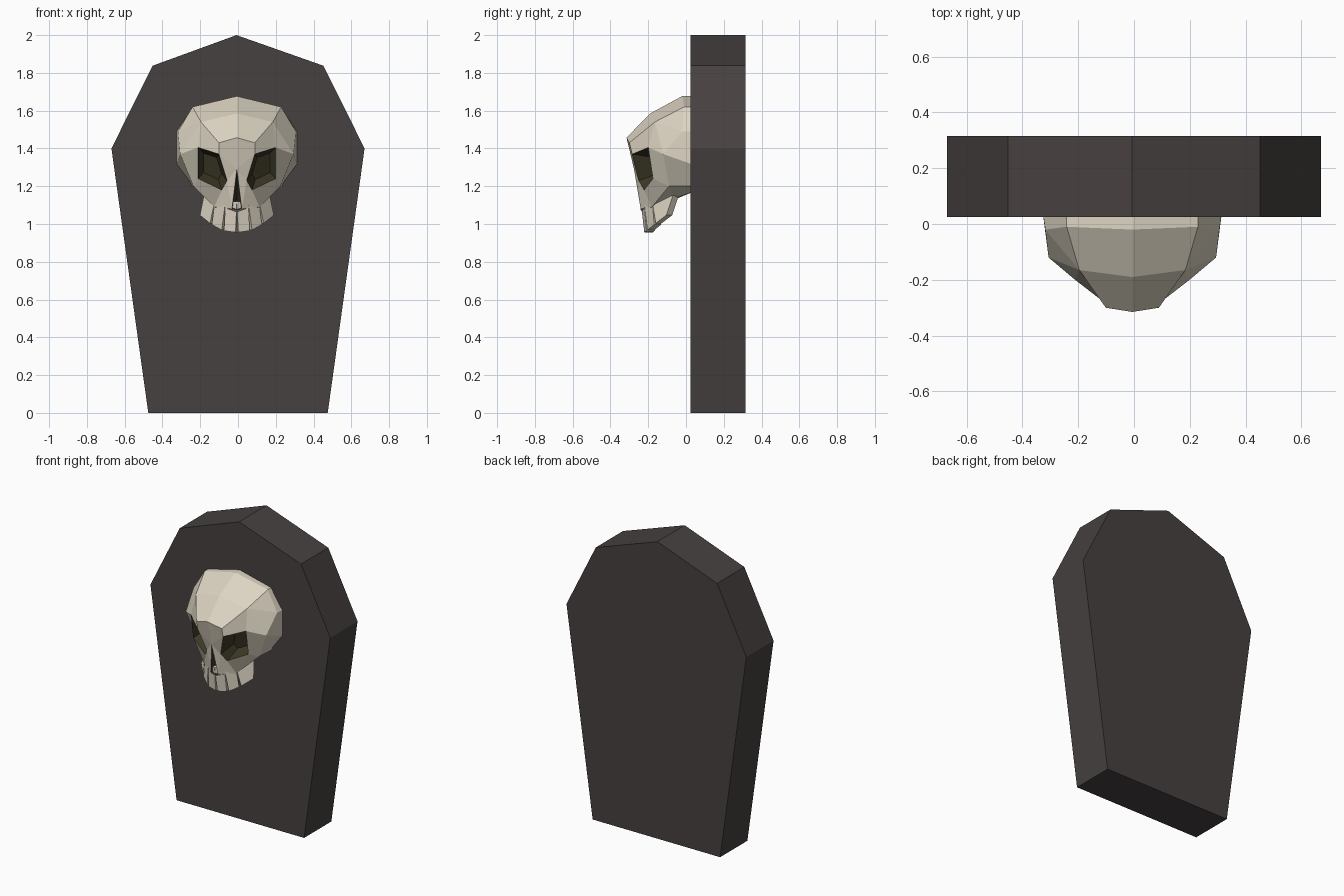
import bpy, bmesh
from mathutils import Vector

if "Cube" in bpy.data.objects:
    bpy.data.objects.remove(bpy.data.objects["Cube"])


def material(name, rgb):
    m = bpy.data.materials.new(name)
    m.diffuse_color = (*rgb, 1)
    m.use_nodes = True
    m.node_tree.nodes["Principled BSDF"].inputs["Base Color"].default_value = m.diffuse_color
    return m


STONE = material("dark_stone", (0.062, 0.053, 0.051))
BONE = material("bone", (0.72, 0.66, 0.54))
HOLLOW = material("dark_hollow", (0.045, 0.039, 0.019))


def finish(bm, name, mats):
    bmesh.ops.remove_doubles(bm, verts=bm.verts, dist=0.0005)
    bmesh.ops.recalc_face_normals(bm, faces=bm.faces)
    me = bpy.data.meshes.new(name)
    bm.to_mesh(me)
    bm.free()
    for m in mats:
        me.materials.append(m)
    ob = bpy.data.objects.new(name, me)
    bpy.context.collection.objects.link(ob)
    return ob


def add_mirrored(bm, pts, mat=0, shift=-0.006):
    """Add one face on each side of the centre plane."""
    for s in (1, -1):
        ring = [bm.verts.new((s * p[0] + shift, p[1], p[2])) for p in pts]
        bm.faces.new(ring).material_index = mat


# Coffin-shaped slab
bm = bmesh.new()
outline = [(-0.475, 0), (0.475, 0), (0.67, 1.4), (0.452, 1.838),
           (-0.008, 2.0), (-0.452, 1.838), (-0.67, 1.4)]
face = bm.faces.new([bm.verts.new((x, 0.025, z)) for x, z in outline])
ext = bmesh.ops.extrude_face_region(bm, geom=[face], use_keep_orig=True)
bmesh.ops.translate(bm, vec=(0, 0.29, 0),
                    verts=[v for v in ext["geom"] if isinstance(v, bmesh.types.BMVert)])
finish(bm, "headstone_slab", [STONE])

# Skull: key points of one half; capitals lie inside the slab
P = {
    "A0": (0, .05, 1.677), "A1": (.235, .05, 1.62), "B2": (.322, .05, 1.49),
    "S": (.322, .05, 1.31), "K": (.24, .05, 1.2), "M": (.16, .05, 1.175),
    "M0": (0, .05, 1.175),
    "a0": (0, -.02, 1.677), "a1": (.235, -.01, 1.62),              # crown
    "b0": (0, -.19, 1.585), "b1": (.19, -.165, 1.54), "b2": (.312, -.02, 1.49),
    "c0": (0, -.315, 1.457), "c1": (.095, -.3, 1.43),              # brow
    "e1": (.095, -.285, 1.37), "e2": (.205, -.2, 1.405),           # eye rim
    "e3": (.205, -.175, 1.24), "e4": (.08, -.222, 1.18), "e5": (.052, -.25, 1.23),
    "s": (.3, -.12, 1.37), "k": (.23, -.09, 1.2), "m": (.17, -.07, 1.15),
    "n0": (0, -.275, 1.29), "n1": (.026, -.24, 1.08), "n2": (0, -.24, 1.075),
    "nd": (0, -.15, 1.13), "p0": (0, -.23, 1.06), "p1": (.12, -.18, 1.09),
}
bone_faces = ("A0 A1 a1 a0,a0 a1 b1 b0,A1 B2 b2 a1,a1 b2 b1,b0 b1 c1 c0,b1 e2 e1 c1,"
              "b1 b2 s,b1 s e2,b2 B2 S s,s S K k,e2 s k e3,k K M m,m M M0 p0 p1,"
              "e3 k p1 e4,k m p1,c0 c1 e1,c0 e1 n0,n0 e1 e5,n0 e5 n1,e5 e4 p1 n1,"
              "n1 p1 p0 n2,A0 M0 M K S B2 A1")
bm = bmesh.new()
for f in bone_faces.split(","):
    add_mirrored(bm, [P[k] for k in f.split()])
# Nose hollow
for f in ("n0 n1 nd", "n1 n2 nd"):
    add_mirrored(bm, [P[k] for k in f.split()], 1)
# Eye sockets: sloping walls and a smaller floor
rim = [Vector(P[k]) for k in ("e1", "e2", "e3", "e4", "e5")]
mid = sum(rim, Vector()) / 5
floor = [mid + (v - mid) * 0.62 + Vector((0, 0.09, 0.015)) for v in rim]
for i in range(5):
    j = (i + 1) % 5
    add_mirrored(bm, [rim[i], rim[j], floor[j], floor[i]], 1)
add_mirrored(bm, floor, 1)
finish(bm, "skull", [BONE, HOLLOW])

# Upper teeth: tapered blocks along the jaw arc, with slits opening downwards
top = [Vector(p) for p in ((0, -.24, 1.12), (.06, -.222, 1.12), (.115, -.18, 1.13), (.175, -.07, 1.15))]
low = [Vector(p) for p in ((0, -.222, .955), (.075, -.208, .965), (.138, -.165, 1.0), (.2, -.1, 1.05))]
bm = bmesh.new()
for i in range(3):
    gap = (low[i + 1] - low[i]).normalized() * 0.007
    front = [top[i], top[i + 1], low[i + 1] - gap, low[i] + gap]
    inward = Vector((-gap.y, gap.x, 0)).normalized() * 0.045
    back = [v + inward for v in front]
    add_mirrored(bm, front)
    add_mirrored(bm, back[::-1])
    for a in range(4):
        b = (a + 1) % 4
        add_mirrored(bm, [front[a], back[a], back[b], front[b]])
finish(bm, "upper_teeth", [BONE])
